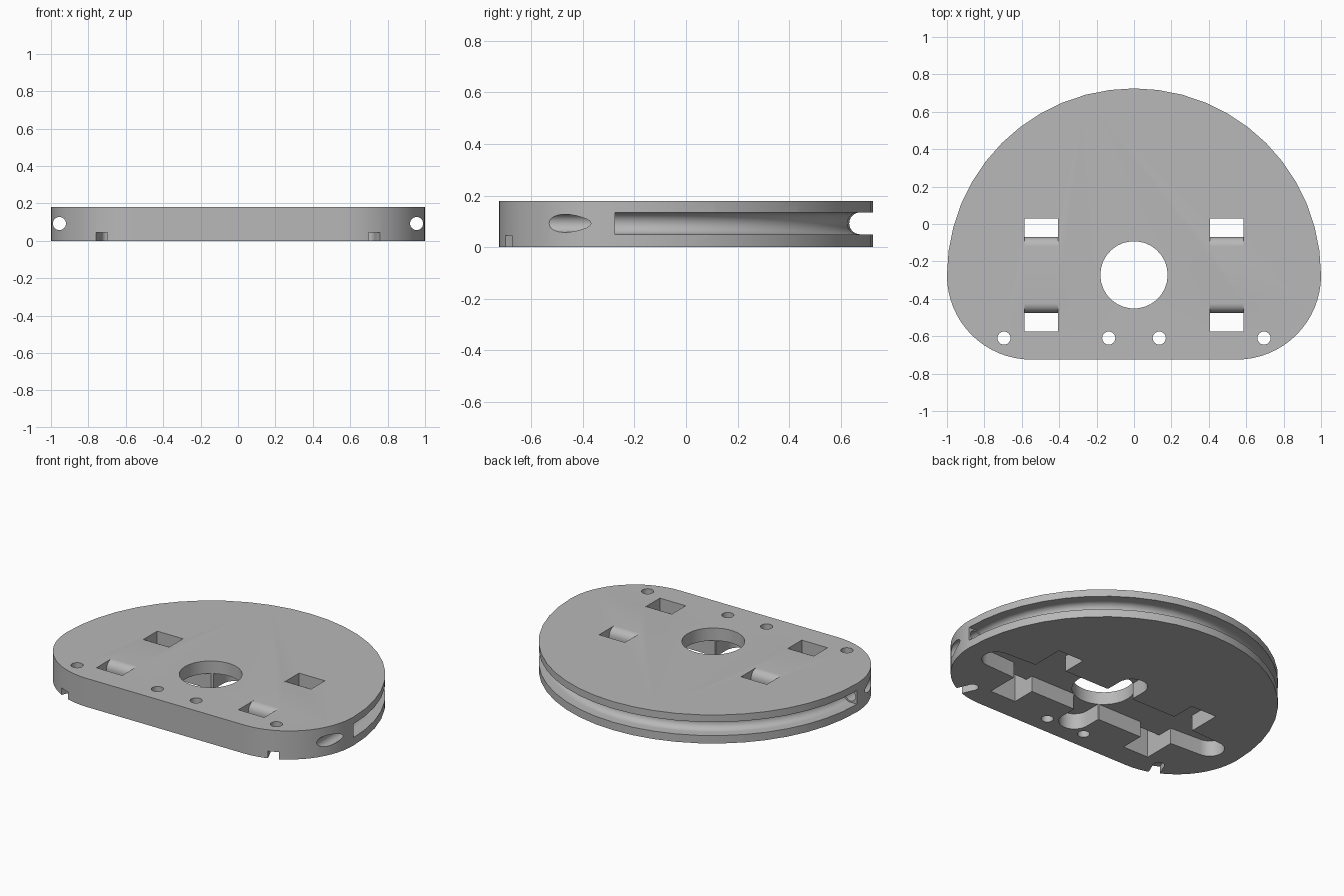
import bpy, bmesh
from math import sin, cos, radians
from mathutils import Matrix, Vector

cube = bpy.data.objects.get("Cube")
if cube:
    bpy.data.objects.remove(cube, do_unlink=True)

HEIGHT = 0.18
HUB_Y = -0.275      # centre of the rim arc, hole and pocket
POCKET = 0.10       # depth of the underside recess

grey = bpy.data.materials.new("plain grey")
grey.use_nodes = True
GREY = (0.48, 0.48, 0.48, 1)
grey.diffuse_color = GREY
grey.node_tree.nodes["Principled BSDF"].inputs["Base Color"].default_value = GREY


def arc(cx, cy, r, start, end, steps):
    angles = [radians(start + (end - start) * i / steps) for i in range(steps + 1)]
    return [(cx + r * cos(a), cy + r * sin(a)) for a in angles]


def box(x0, x1, y0, y1):
    return [(x0, y0), (x1, y0), (x1, y1), (x0, y1)]


def loft(name, rings):
    """Closed solid through a list of equal rings of points."""
    bm = bmesh.new()
    loops = [[bm.verts.new(p) for p in ring] for ring in rings]
    n = len(loops[0])
    for a, b in zip(loops, loops[1:]):
        for i in range(n):
            j = (i + 1) % n
            bm.faces.new((a[i], a[j], b[j], b[i]))
    bm.faces.new(loops[0][::-1])
    bm.faces.new(loops[-1])
    bmesh.ops.recalc_face_normals(bm, faces=bm.faces)
    mesh = bpy.data.meshes.new(name)
    bm.to_mesh(mesh)
    bm.free()
    mesh.materials.append(grey)
    obj = bpy.data.objects.new(name, mesh)
    bpy.context.collection.objects.link(obj)
    return obj


def prism(name, outline, low, high, matrix=Matrix()):
    return loft(name, [[matrix @ Vector((x, y, h)) for x, y in outline] for h in (low, high)])


def cut(cutter):
    cutter.hide_render = True
    mod = base.modifiers.new("cut", "BOOLEAN")
    mod.operation = "DIFFERENCE"
    mod.solver = "EXACT"
    mod.object = cutter
    bpy.context.view_layer.objects.active = base
    bpy.ops.object.modifier_apply(modifier=mod.name)
    bpy.data.objects.remove(cutter, do_unlink=True)


# Plate: large half circle at the back, rounded corners at the front
outline = arc(0, HUB_Y, 1, 0, 180, 24)
outline += arc(-0.55, HUB_Y, 0.45, 180, 270, 16)[1:]
outline += arc(0.55, HUB_Y, 0.45, 270, 360, 16)[:-1]
base = prism("base_plate", outline, 0, HEIGHT)

# Round-bottomed groove around the back rim
profile = [(1.1, 0.135)] + arc(0.95, 0.0925, 0.0425, 90, 270, 12) + [(1.1, 0.05)]
cut(loft("rim_groove", [[(r * cos(a), HUB_Y + r * sin(a), z) for r, z in profile]
                        for a in (radians(7.5 * i) for i in range(25))]))

# Underside recess: tapered cross slot, wide middle and lengthwise arm
cross = arc(0.795, HUB_Y, 0.085, -90, 90, 12) + [(0, HUB_Y + 0.125)]
cross += arc(-0.795, HUB_Y, 0.085, 90, 270, 12) + [(0, HUB_Y - 0.125)]
cut(prism("cross_slot", cross, -0.1, POCKET))
cut(prism("middle_recess", box(-0.5, 0.5, HUB_Y - 0.15, HUB_Y + 0.15), -0.1, POCKET))
arm = arc(0, 0.07 - 0.09, 0.09, 0, 180, 12) + arc(0, -0.62 + 0.09, 0.09, 180, 360, 12)
cut(prism("arm_recess", arm, -0.1, POCKET))

# Strap openings with a rounded bridge between front and back
R = 0.05
front = [(-0.575, -0.1), (-0.575, 0.25), (-0.475 + R, 0.25)]
front += arc(-0.475 + R, HEIGHT - R, R, 90, 180, 8) + [(-0.475, -0.1)]
back = [(-0.545 - y, z) for y, z in front]
yz_to_x = Matrix(((0, 0, 1, 0), (1, 0, 0, 0), (0, 1, 0, 0), (0, 0, 0, 1)))
for side in (-1, 1):
    x0, x1 = sorted((side * 0.405, side * 0.585))
    cut(prism("strap_recess", box(x0, x1, -0.575, 0.03), -0.1, POCKET))
    cut(prism("strap_opening_front", front, x0, x1, yz_to_x))
    cut(prism("strap_opening_back", back, x0, x1, yz_to_x))

    # Upright holes along the front edge
    for x in (0.135, 0.695):
        cut(prism("front_hole", arc(side * x, -0.61, 0.035, 0, 345, 23), -0.1, 0.3))

    # Cable notch from the outer hole to the edge
    aim = Matrix.Translation((side * 0.695, -0.61, 0)) @ Matrix.Rotation(side * radians(23.4), 4, "Z")
    cut(prism("cable_notch", box(-0.033, 0.033, -0.3, 0), -0.1, 0.045, aim))

    # Cable hole running from the front corner into the groove
    along_y = Matrix(((1, 0, 0, 0), (0, 0, 1, 0), (0, 1, 0, 0), (0, 0, 0, 1)))
    cut(prism("cable_hole", arc(side * 0.955, 0.0925, 0.035, 0, 345, 23), -0.9, -0.26, along_y))

# Main centre hole
cut(prism("centre_hole", arc(0, HUB_Y + 0.003, 0.18, 0, 348, 29), -0.1, 0.3))

bpy.ops.object.select_all(action="DESELECT")
base.select_set(True)
bpy.context.view_layer.objects.active = base
bpy.ops.object.shade_smooth_by_angle(angle=radians(30))
